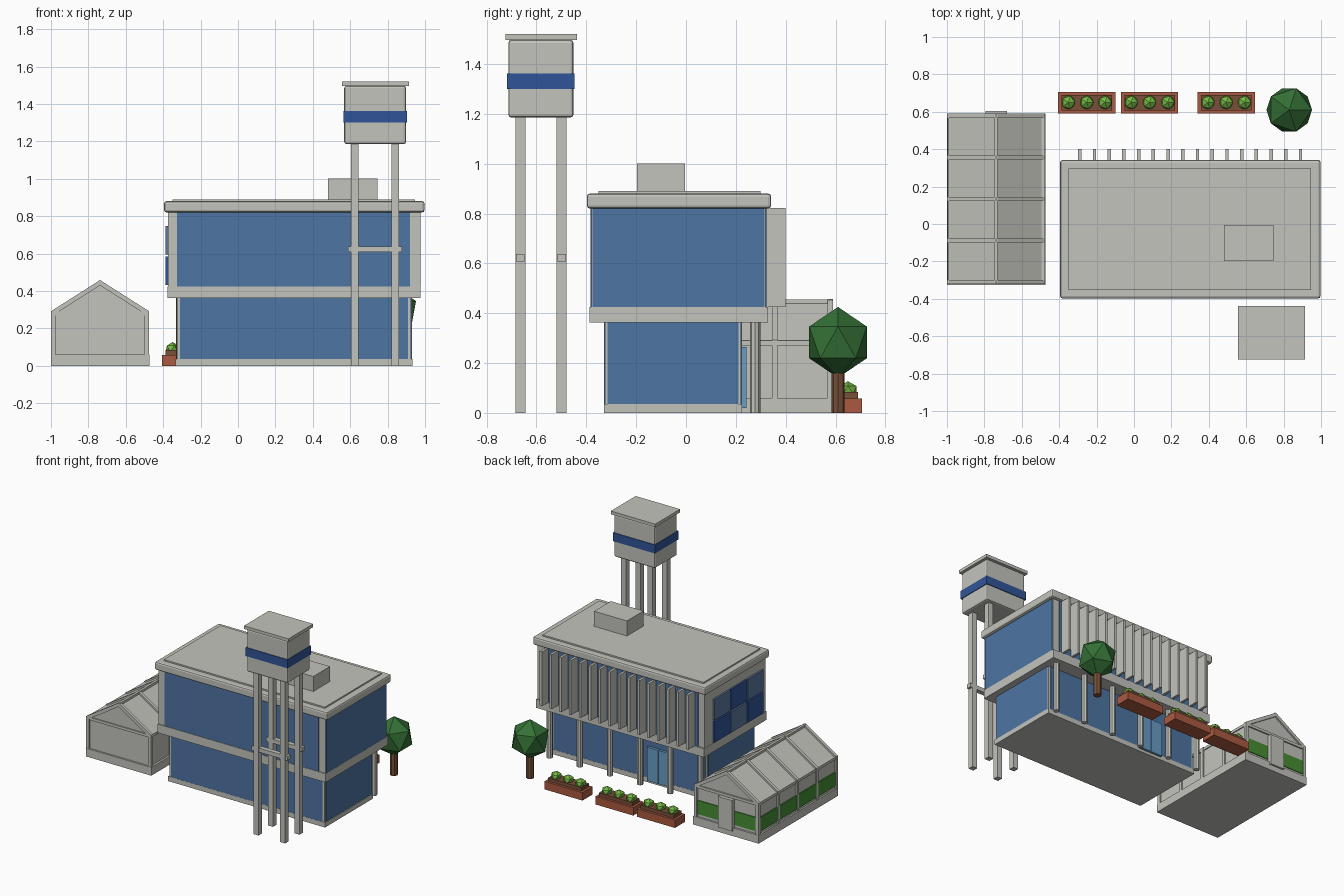
import bpy, bmesh, math

if "Cube" in bpy.data.objects:
    bpy.data.objects.remove(bpy.data.objects["Cube"])


def paint(name, r, g, b):
    def lin(c):
        c /= 255
        return c / 12.92 if c < 0.04045 else ((c + 0.055) / 1.055) ** 2.4
    m = bpy.data.materials.new(name)
    m.diffuse_color = (lin(r), lin(g), lin(b), 1)
    m.use_nodes = True
    m.node_tree.nodes["Principled BSDF"].inputs["Base Color"].default_value = m.diffuse_color
    return m


CONCRETE = paint("concrete", 196, 196, 189)
GLASS = paint("window_blue", 78, 117, 163)
BAND = paint("deep_blue", 48, 85, 153)
DOOR = paint("door_blue", 105, 157, 197)
SLATE = paint("slate_blue", 92, 120, 158)
CLAY = paint("clay", 170, 90, 64)
BROWN = paint("bark_brown", 120, 80, 56)
LEAF = paint("leaf_green", 52, 112, 54)
PLANT = paint("plant_green", 118, 186, 68)
CROP = paint("crop_green", 70, 142, 52)


def finish(name, bm, mat):
    bmesh.ops.recalc_face_normals(bm, faces=bm.faces)
    me = bpy.data.meshes.new(name)
    bm.to_mesh(me)
    bm.free()
    me.materials.append(mat)
    ob = bpy.data.objects.new(name, me)
    bpy.context.collection.objects.link(ob)
    return ob


def box(name, x, y, z, mat=CONCRETE, bevel=0):
    """Box from (min, max) ranges on each axis."""
    bm = bmesh.new()
    bmesh.ops.create_cube(bm, size=1)
    for v in bm.verts:
        for i, r in enumerate((x, y, z)):
            v.co[i] = r[0] if v.co[i] < 0 else r[1]
    ob = finish(name, bm, mat)
    if bevel:
        mod = ob.modifiers.new("edge", "BEVEL")
        mod.width, mod.segments = bevel, 2
    return ob


def cylinder(name, x, y, z, r, sides, mat):
    bm = bmesh.new()
    bmesh.ops.create_cone(bm, cap_ends=True, segments=sides, radius1=r, radius2=r, depth=z[1] - z[0])
    bmesh.ops.translate(bm, verts=bm.verts, vec=(x, y, (z[0] + z[1]) / 2))
    return finish(name, bm, mat)


def ball(name, x, y, z, r, rz, mat):
    bm = bmesh.new()
    bmesh.ops.create_icosphere(bm, subdivisions=1, radius=1)
    bmesh.ops.scale(bm, verts=bm.verts, vec=(r, r, rz))
    bmesh.ops.translate(bm, verts=bm.verts, vec=(x, y, z))
    return finish(name, bm, mat)


def prism(name, faces, y, mat=CONCRETE):
    """Extrude (x, z) polygons along y."""
    bm = bmesh.new()
    fs = [bm.faces.new([bm.verts.new((px, y[0], pz)) for px, pz in f]) for f in faces]
    bmesh.ops.remove_doubles(bm, verts=bm.verts, dist=1e-5)
    ext = bmesh.ops.extrude_face_region(bm, geom=list(bm.faces), use_keep_orig=True)
    vs = [g for g in ext["geom"] if isinstance(g, bmesh.types.BMVert)]
    bmesh.ops.translate(bm, verts=vs, vec=(0, y[1] - y[0], 0))
    return finish(name, bm, mat)


# Ground floor: core, plinth and glazing
box("ground_core", (-0.325, 0.925), (-0.325, 0.22), (0.0, 0.37))
box("plinth", (-0.333, 0.933), (-0.33, 0.225), (0, 0.035))
box("ground_front_glass", (-0.31, 0.91), (-0.329, -0.323), (0.035, 0.365), GLASS)
box("ground_back_glass", (-0.31, 0.91), (0.218, 0.224), (0.035, 0.365), GLASS)
box("ground_right_glass", (0.923, 0.929), (-0.315, 0.21), (0.035, 0.365), GLASS)
box("ground_left_glass", (-0.329, -0.323), (-0.315, 0.21), (0.035, 0.365), GLASS)
for x in (-0.04, 0.055):
    box("entrance_door", (x, x + 0.09), (0.22, 0.243), (0.02, 0.265), DOOR)

# Rear colonnade
for i in range(6):
    cylinder("column", -0.31 + i * 0.243, 0.277, (0, 0.37), 0.021, 8, CONCRETE)

# Upper floor
box("floor_slab", (-0.377, 0.977), (-0.387, 0.33), (0.362, 0.425))
box("upper_core", (-0.375, 0.972), (-0.38, 0.32), (0.42, 0.825))
box("upper_front_glass", (-0.325, 0.92), (-0.384, -0.378), (0.425, 0.82), GLASS)
box("upper_back_glass", (-0.325, 0.92), (0.318, 0.324), (0.425, 0.82), GLASS)
box("upper_right_glass", (0.97, 0.976), (-0.376, 0.316), (0.425, 0.82), GLASS)

# Checkered panels on the left wall
for c in range(3):
    for r in range(2):
        y, z = -0.34 + c * 0.192, 0.432 + r * 0.163
        box("wall_panel", (-0.388, -0.37), (y, y + 0.182), (z, z + 0.153),
            BAND if (c + r) % 2 == 0 else SLATE)

# Rear sun fins
for i in range(16):
    x = -0.29 + i * 0.0787
    box("sun_fin", (x - 0.009, x + 0.009), (0.32, 0.40), (0.425, 0.822))

# Roof
box("roof_slab", (-0.395, 0.997), (-0.398, 0.342), (0.82, 0.88), bevel=0.012)
box("roof_deck", (-0.35, 0.947), (-0.352, 0.298), (0.875, 0.89))
box("roof_unit", (0.48, 0.745), (-0.197, -0.005), (0.885, 1.0))

# Water tower
for x in (0.605, 0.82):
    for y in (-0.685, -0.519):
        box("tower_leg", (x, x + 0.04), (y, y + 0.04), (0, 1.2))
for y in (-0.682, -0.516):
    box("tower_brace", (0.587, 0.877), (y, y + 0.034), (0.607, 0.637))
box("tank", (0.568, 0.898), (-0.713, -0.452), (1.185, 1.497), bevel=0.012)
box("tank_band", (0.563, 0.903), (-0.718, -0.447), (1.3, 1.362), BAND)
box("tank_lid", (0.555, 0.913), (-0.724, -0.438), (1.497, 1.52))

# Greenhouse: base, body, ribs
CX = -0.7375
box("greenhouse_base", (-1, -0.472), (-0.325, 0.592), (0, 0.06))


def gable(half, eave, top):
    return [(CX - half, 0.05), (CX - half, eave), (CX, top), (CX + half, eave), (CX + half, 0.05)]


prism("greenhouse_body", [gable(0.251, 0.285, 0.445)], (-0.312, 0.578))
outer, inner = gable(0.2615, 0.292, 0.458), gable(0.238, 0.278, 0.43)
for i in range(5):
    y = -0.322 + i * 0.2225
    quads = [(outer[k], outer[k + 1], inner[k + 1], inner[k]) for k in range(4)]
    prism("greenhouse_rib", quads, (y, y + 0.022))
for y in (-0.32, 0.57):
    box("gable_tie", (-0.985, -0.49), (y, y + 0.018), (0.27, 0.29))
for s in (-1, 1):
    x = CX + s * 0.25
    box("eave_beam", (x - 0.008, x + 0.008), (-0.32, 0.59), (0.27, 0.29))
box("ridge_beam", (CX - 0.009, CX + 0.009), (-0.32, 0.59), (0.435, 0.456))
box("greenhouse_door", (-0.795, -0.68), (0.57, 0.605), (0.04, 0.265))

# Crop strips behind the greenhouse panes
box("crop_side", (-0.997, -0.985), (-0.3, 0.57), (0.08, 0.18), CROP)
for x in ((-0.975, -0.80), (-0.675, -0.50)):
    box("crop_back", x, (0.575, 0.584), (0.08, 0.18), CROP)

# Planters with three shrubs each
for cx in (-0.253, 0.083, 0.493):
    box("planter", (cx - 0.153, cx + 0.153), (0.592, 0.707), (0, 0.058), CLAY)
    box("planter_soil", (cx - 0.135, cx + 0.135), (0.608, 0.69), (0.05, 0.083), BROWN)
    for k in (-1, 0, 1):
        ball("shrub", cx + k * 0.098, 0.65, 0.092, 0.04, 0.035, PLANT)

# Tree
cylinder("tree_trunk", 0.83, 0.61, (0, 0.2), 0.027, 8, BROWN)
ball("tree_crown", 0.83, 0.61, 0.283, 0.136, 0.142, LEAF)
